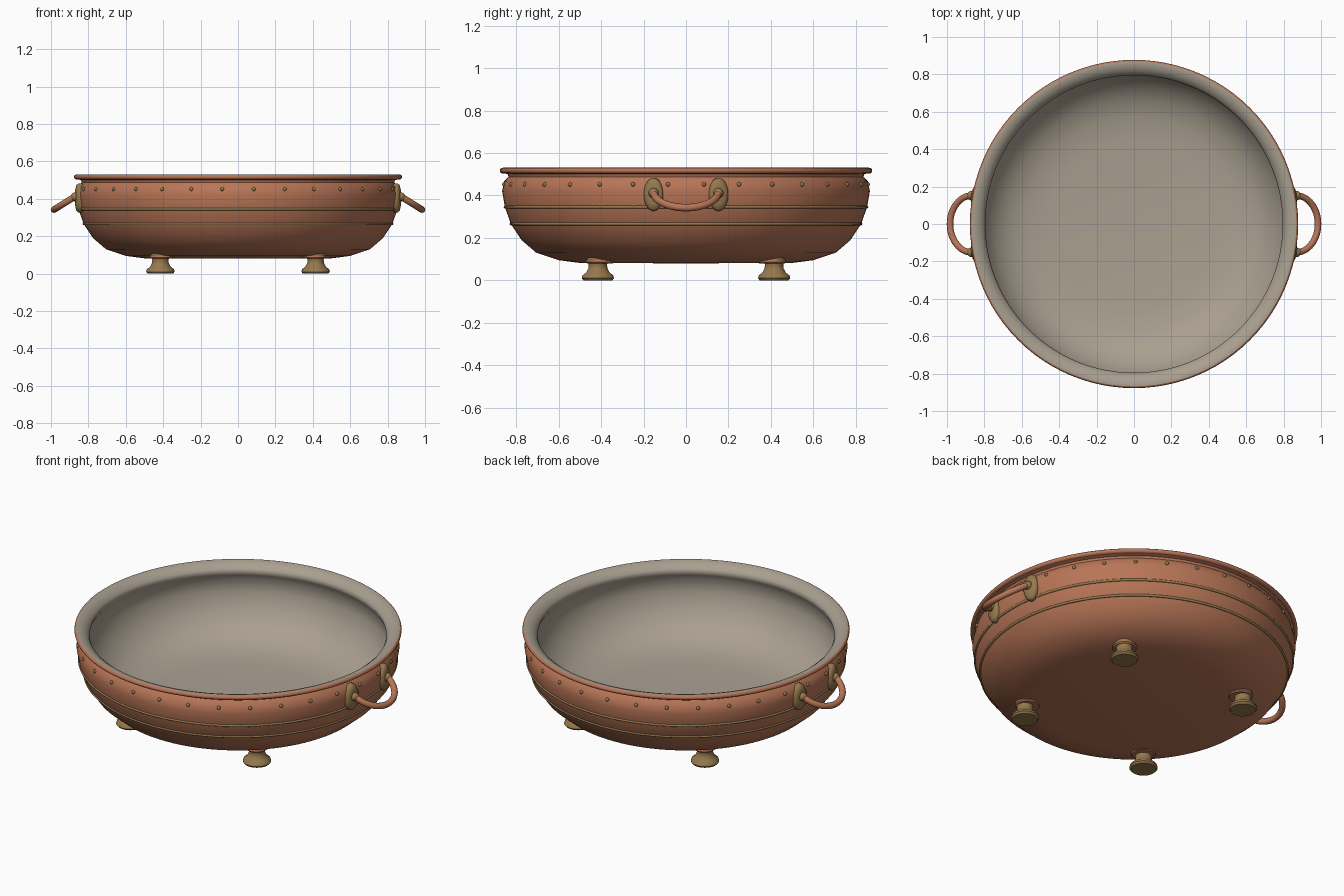
import bpy, bmesh
from math import sin, cos, pi, radians, atan2, asin
from mathutils import Matrix, Vector

default = bpy.data.objects.get("Cube")
if default:
    bpy.data.objects.remove(default, do_unlink=True)


def material(name, rgb):
    m = bpy.data.materials.new(name)
    m.use_nodes = True
    m.diffuse_color = (*rgb, 1)
    m.node_tree.nodes["Principled BSDF"].inputs["Base Color"].default_value = (*rgb, 1)
    return m


COPPER = material("copper", (0.48, 0.18, 0.095))
BRASS = material("brass", (0.30, 0.19, 0.075))
TIN = material("tin lining", (0.40, 0.35, 0.28))


def finish(name, bm, mat, matrix=None, angle=40):
    """Turn a bmesh into a smooth shaded object with sharp edges kept."""
    me = bpy.data.meshes.new(name)
    if matrix:
        bm.transform(matrix)
    bm.to_mesh(me)
    bm.free()
    me.materials.append(mat)
    for p in me.polygons:
        p.use_smooth = True
    me.set_sharp_from_angle(angle=radians(angle))
    ob = bpy.data.objects.new(name, me)
    bpy.context.collection.objects.link(ob)
    return ob


def lathe(name, profile, mat, steps=96, matrix=None, inward=False, angle=40):
    """Spin a (radius, height) profile, listed bottom to top, round z."""
    bm = bmesh.new()
    verts = [bm.verts.new((r, 0, z)) for r, z in profile]
    edges = [bm.edges.new(pair) for pair in zip(verts, verts[1:])]
    bmesh.ops.spin(bm, geom=verts + edges, cent=(0, 0, 0), axis=(0, 0, 1),
                   angle=2 * pi, steps=steps, use_merge=True)
    bmesh.ops.remove_doubles(bm, verts=bm.verts, dist=1e-5)
    bmesh.ops.recalc_face_normals(bm, faces=bm.faces)
    # Make the shell face outward, or the lining face inward
    f = max(bm.faces, key=lambda q: abs(q.normal.to_2d().length) * q.calc_area())
    c = f.calc_center_median()
    if (f.normal.to_2d().dot(c.to_2d()) < 0) != inward:
        bmesh.ops.reverse_faces(bm, faces=bm.faces)
    return finish(name, bm, mat, matrix, angle)


def ring(name, radius, z, thick, mat, sides=10):
    pts = [(radius + thick * cos(2 * pi * i / sides), z + thick * sin(2 * pi * i / sides))
           for i in range(sides)]
    return lathe(name, pts + pts[:1], mat, angle=60)


# Bowl: copper outside, tinned inside
lathe("bowl_shell", [(0, .08), (.5, .082), (.6, .095), (.705, .13), (.775, .19),
                     (.825, .265), (.853, .345), (.866, .42), (.858, .465),
                     (.836, .488), (.84, .5), (.866, .508)], COPPER, 128)
lathe("bowl_lining", [(0, .103), (.45, .106), (.57, .12), (.67, .152), (.745, .21),
                      (.795, .28), (.823, .36), (.825, .43), (.803, .465),
                      (.795, .485), (.803, .502), (.826, .52), (.855, .531),
                      (.868, .53)], TIN, 128, inward=True, angle=60)
ring("rim_bead", .864, .517, .0135, COPPER)

# Raised bands
ring("upper_band", .852, .345, .007, BRASS)
ring("lower_band", .824, .266, .007, BRASS)

# Rivets below the rim
COUNT = 32
bm = bmesh.new()
for i in range(COUNT):
    a = 2 * pi * (i + .5) / COUNT
    m = Matrix.Translation((.86 * cos(a), .86 * sin(a), .452))
    bmesh.ops.create_uvsphere(bm, u_segments=10, v_segments=6, radius=.0105, matrix=m)
finish("rivets", bm, BRASS, angle=60)

# Spool feet with copper pads
for sx in (1, -1):
    for sy in (1, -1):
        side = ("left" if sx > 0 else "right") + ("_front" if sy < 0 else "_back")
        spot = Matrix.Translation((.415 * sx, .415 * sy, 0))
        lathe(side + "_foot", [(0, 0), (.068, 0), (.076, .01), (.072, .024), (.056, .036),
                               (.045, .055), (.043, .075), (.052, .095), (.05, .109),
                               (0, .109)], BRASS, 32, spot)
        pad = Matrix.Translation((.405 * sx, .405 * sy, 0))
        lathe(side + "_foot_pad", [(0, .08), (.06, .08), (.067, .087), (.064, .098),
                                   (0, .1)], COPPER, 32, pad)

# Side handles: oval plates, bosses and a drooping loop
HALF = .152
for sx in (1, -1):
    side = "left" if sx > 0 else "right"
    for sy in (1, -1):
        end = side + ("_front" if sy < 0 else "_back")
        turn = atan2(HALF * sy, .846 * sx)
        m = (Matrix.Translation((.843 * sx, HALF * sy, .405))
             @ Matrix.Rotation(turn, 4, 'Z') @ Matrix.Rotation(pi / 2, 4, 'Y')
             @ Matrix.Diagonal((.078, .046, 1, 1)))
        lathe(end + "_handle_plate", [(0, -.02), (.9, -.02), (1, -.008), (1, .01),
                                      (.9, .02), (.6, .026), (0, .027)], BRASS, 32, m, angle=60)
        bm = bmesh.new()
        bmesh.ops.create_uvsphere(bm, u_segments=20, v_segments=12, radius=.024)
        finish(end + "_handle_boss", bm, BRASS, Matrix.Translation((.87 * sx, HALF * sy, .411)))

    # Sweep a round section along the tilted half loop
    STEPS, SIDES, TUBE = 32, 12, .0175
    bm = bmesh.new()
    loops = []
    tilt = Vector((cos(radians(32)) * sx, 0, -sin(radians(32))))
    normal = tilt.cross(Vector((0, 1, 0)))
    for i in range(STEPS + 1):
        t = pi * i / STEPS
        centre = Vector((.866 * sx, 0, .416)) + tilt * .139 * sin(t) + Vector((0, HALF * cos(t), 0))
        along = tilt * .139 * cos(t) - Vector((0, HALF * sin(t), 0))
        out = along.cross(normal).normalized()
        loops.append([bm.verts.new(centre + TUBE * (out * cos(2 * pi * k / SIDES)
                                                    + normal * sin(2 * pi * k / SIDES)))
                      for k in range(SIDES)])
    for a, b in zip(loops, loops[1:]):
        for k in range(SIDES):
            j = (k + 1) % SIDES
            bm.faces.new((a[k], a[j], b[j], b[k]))
    for cap in (loops[0], loops[-1]):
        bm.faces.new(cap)
    bmesh.ops.recalc_face_normals(bm, faces=bm.faces)
    finish(side + "_handle", bm, COPPER, angle=60)
